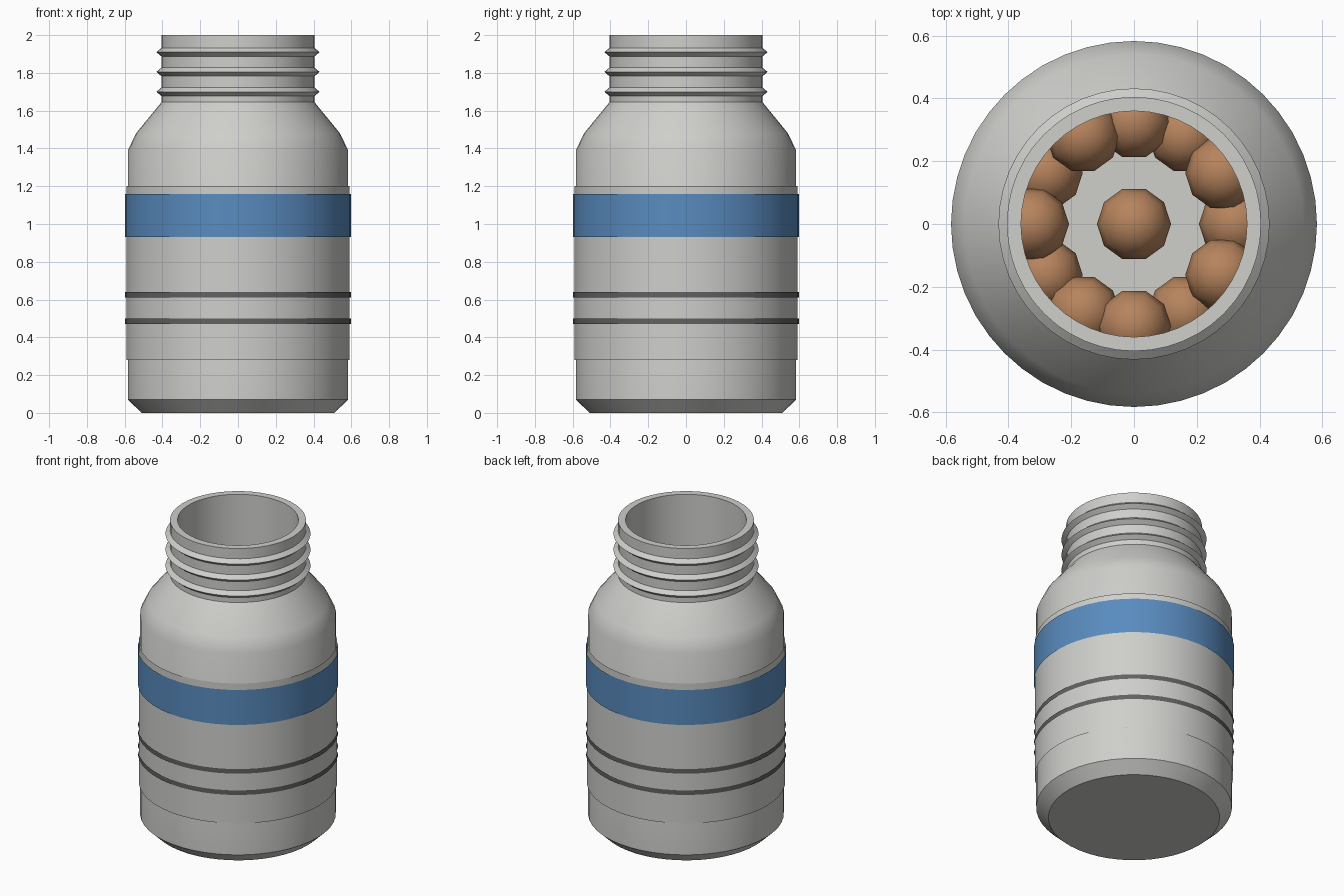
import bpy, bmesh, math

cube = bpy.data.objects.get("Cube")
if cube:
    bpy.data.objects.remove(cube, do_unlink=True)

SIDES = 48


def material(name, rgb):
    m = bpy.data.materials.new(name)
    m.use_nodes = True
    m.diffuse_color = (*rgb, 1)
    m.node_tree.nodes["Principled BSDF"].inputs["Base Color"].default_value = (*rgb, 1)
    return m


plastic = material("light grey plastic", (0.62, 0.62, 0.60))
blue = material("blue band", (0.10, 0.26, 0.52))
dark = material("dark grey stripe", (0.12, 0.12, 0.12))
brown = material("brown pill", (0.47, 0.23, 0.11))


def finish(bm, name, mat, angle=30):
    mesh = bpy.data.meshes.new(name)
    bm.to_mesh(mesh)
    bm.free()
    mesh.materials.append(mat)
    obj = bpy.data.objects.new(name, mesh)
    bpy.context.collection.objects.link(obj)
    bpy.ops.object.select_all(action="DESELECT")
    obj.select_set(True)
    bpy.context.view_layer.objects.active = obj
    bpy.ops.object.shade_smooth_by_angle(angle=math.radians(angle))
    return obj


def lathe(name, profile, mat, closed=False):
    """Spin (radius, z) points around the z axis; radius 0 makes a pole."""
    bm = bmesh.new()
    verts = [bm.verts.new((r, 0, z)) for r, z in profile]
    pairs = list(zip(verts, verts[1:]))
    if closed:
        pairs.append((verts[-1], verts[0]))
    edges = [bm.edges.new(p) for p in pairs]
    bmesh.ops.spin(bm, geom=verts + edges, cent=(0, 0, 0), axis=(0, 0, 1),
                   angle=math.tau, steps=SIDES, use_duplicate=False)
    bmesh.ops.remove_doubles(bm, verts=bm.verts, dist=0.0005)
    bmesh.ops.recalc_face_normals(bm, faces=bm.faces)
    return finish(bm, name, mat)


# Hollow bottle: outside from base to rim, then the inside down to the floor
lathe("bottle", [(0, 0), (0.51, 0), (0.583, 0.07), (0.583, 1.39), (0.54, 1.48),
                 (0.405, 1.645), (0.405, 2), (0.36, 2), (0.36, 1.63),
                 (0.5, 1.46), (0.54, 1.38), (0.54, 0.08), (0, 0.08)], plastic)

# Screw threads around the neck
for i, z in enumerate((1.70, 1.805, 1.91)):
    lathe(f"neck_thread_{i + 1}",
          [(0.4, z - 0.027), (0.432, z), (0.4, z + 0.027)], plastic)

# Thin open sleeves wrapped round the body
for name, r, low, high, mat in (("label", 0.591, 0.28, 1.2, plastic),
                                ("label_band", 0.597, 0.93, 1.16, blue),
                                ("upper_stripe", 0.597, 0.61, 0.64, dark),
                                ("lower_stripe", 0.597, 0.47, 0.5, dark)):
    lathe(name, [(r, low), (r, high)], mat)


# Pills lying on the floor: one in the middle and an uneven ring
def pill(name, x, y, z):
    bm = bmesh.new()
    bmesh.ops.create_uvsphere(bm, u_segments=10, v_segments=6, radius=0.118)
    bmesh.ops.rotate(bm, verts=bm.verts, cent=(0, 0, 0), matrix=SPIN)
    bmesh.ops.translate(bm, verts=bm.verts, vec=(x, y, z))
    finish(bm, name, brown, 60)


from mathutils import Matrix
SPIN = Matrix.Rotation(math.pi / 2, 3, "Z")
pill("middle_pill", 0, 0, 0.2)
lifts = (0, 3, 0, 2, 4)
for i in range(12):
    a = i * math.tau / 12
    pill(f"ring_pill_{i + 1}", 0.325 * math.cos(a), 0.325 * math.sin(a),
         0.2 + 0.03 * lifts[i % 5])
